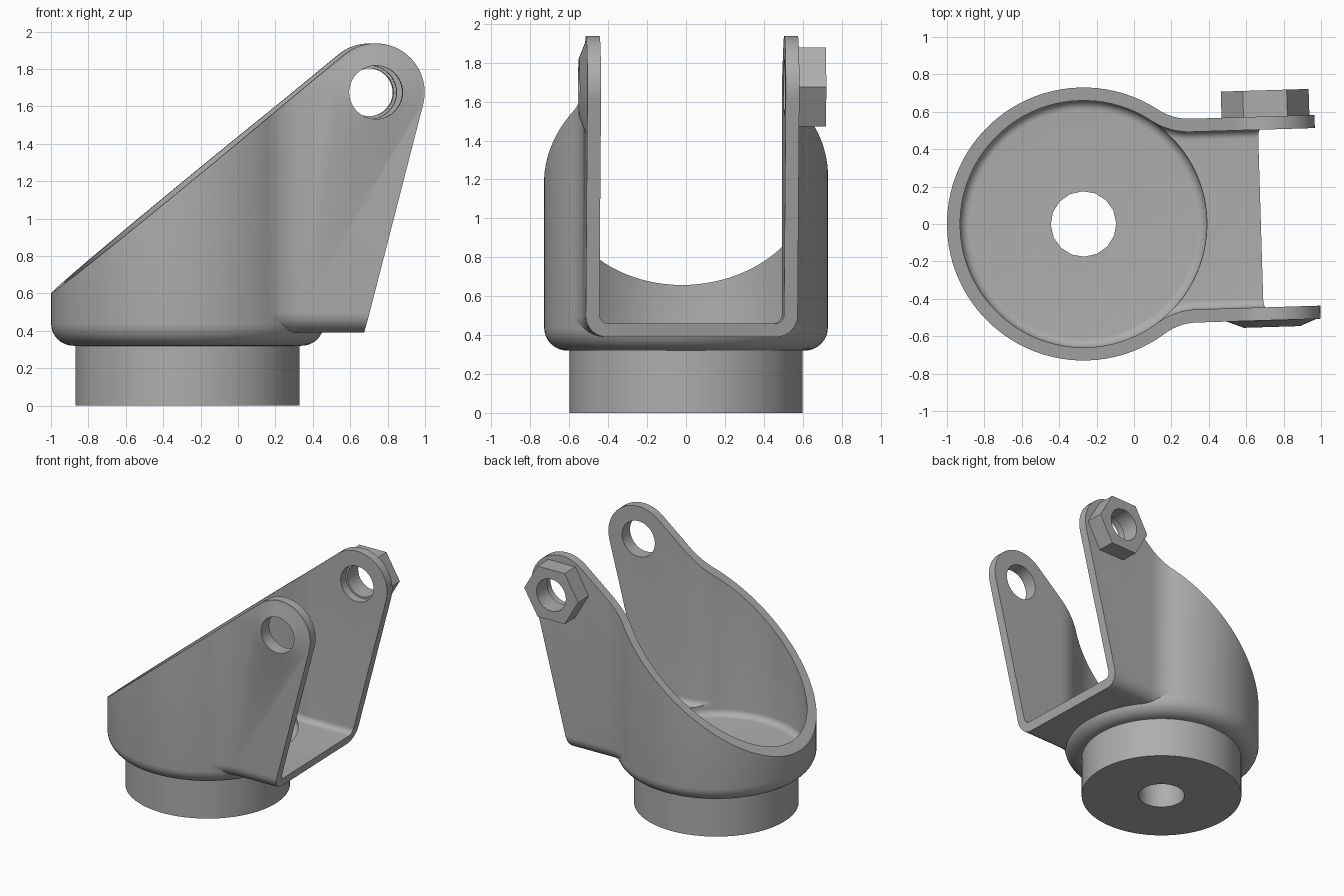
import bpy, bmesh
from math import sin, cos, pi, radians, atan2, hypot, sqrt
from mathutils import Matrix

old = bpy.data.objects.get("Cube")
if old:
    bpy.data.objects.remove(old, do_unlink=True)

# Main dimensions, with the cup axis as local origin
WALL = 0.07
CUP_R, ARM_Y = 0.73, 0.545
PIVOT_X, PIVOT_Z, EAR_R = 0.99, 1.675, 0.262
PLACE = Matrix.Translation((-0.27, 0, 0)) @ Matrix.Rotation(radians(1.75), 4, 'Z')

metal = bpy.data.materials.new("grey metal")
metal.use_nodes = True
GREY = (0.42, 0.42, 0.42, 1)
metal.diffuse_color = GREY
metal.node_tree.nodes["Principled BSDF"].inputs["Base Color"].default_value = GREY


def loft(name, rings):
    """Closed solid skinned through rings of equal point count."""
    bm = bmesh.new()
    loops = [[bm.verts.new(p) for p in ring] for ring in rings]
    n = len(loops[0])
    for a, b in zip(loops, loops[1:]):
        for i in range(n):
            j = (i + 1) % n
            bm.faces.new((a[i], a[j], b[j], b[i]))
    bm.faces.new(loops[0])
    bm.faces.new(loops[-1])
    bmesh.ops.recalc_face_normals(bm, faces=bm.faces)
    mesh = bpy.data.meshes.new(name)
    bm.to_mesh(mesh)
    bm.free()
    mesh.materials.append(metal)
    ob = bpy.data.objects.new(name, mesh)
    bpy.context.collection.objects.link(ob)
    return ob


def upright_ring(r, z, n=96):
    return [(r * cos(2 * pi * i / n), r * sin(2 * pi * i / n), z) for i in range(n)]


def pivot_ring(r, y, n=40):
    return [(PIVOT_X + r * cos(2 * pi * i / n), y, PIVOT_Z + r * sin(2 * pi * i / n))
            for i in range(n)]


def combine(target, tool, operation):
    """Apply a boolean and discard the tool."""
    mod = target.modifiers.new("boolean", 'BOOLEAN')
    mod.operation, mod.object, mod.solver = operation, tool, 'EXACT'
    bpy.context.view_layer.objects.active = target
    bpy.ops.object.modifier_apply(modifier=mod.name)
    bpy.data.objects.remove(tool, do_unlink=True)


def cup(name, r, floor, fillet):
    """Round cup volume with a rounded lower edge."""
    arc = [i / 8 * pi / 2 for i in range(9)]
    rings = [upright_ring(r - fillet + fillet * sin(a), floor + fillet - fillet * cos(a))
             for a in arc]
    return loft(name, rings + [upright_ring(r, 2.2)])


def channel(name, inset, floor, fillet, end):
    """Fork volume that flares into the cup and has rounded lower edges."""
    blend = 0.3
    cy = ARM_Y + blend
    cx = sqrt((CUP_R + blend) ** 2 - cy ** 2)
    start = atan2(-cy, -cx)
    r = blend + inset
    stations = []
    for i in range(11):
        a = start + (-pi / 2 - start) * i / 10
        stations.append((cx + r * cos(a), cy + r * sin(a)))
    x0, w0 = stations[0]
    stations = [(x0 - 0.12, w0)] + stations + [(end, ARM_Y - inset)]
    rings = []
    for x, w in stations:
        half = [(w, 2.2)]
        for i in range(9):
            a = i / 8 * pi / 2
            half.append((w - fillet + fillet * cos(a), floor + fillet - fillet * sin(a)))
        rings.append([(x, y, z) for y, z in half]
                     + [(x, -y, z) for y, z in reversed(half)])
    return loft(name, rings)


def side_profile():
    """Side silhouette: sloping rim, round ears and raked front edge."""
    foot_x, foot_z, rim_x, rim_z = 0.93, 0.39, -CUP_R, 0.6
    dx, dz = PIVOT_X - foot_x, PIVOT_Z - foot_z
    tilt = sin_inv(EAR_R / hypot(dx, dz))
    a0 = atan2(dz, dx) - tilt - pi / 2
    dx, dz = PIVOT_X - rim_x, PIVOT_Z - rim_z
    a1 = atan2(dz, dx) + sin_inv(EAR_R / hypot(dx, dz)) + pi / 2
    slope = a1 - pi / 2
    pts = [(PIVOT_X + EAR_R * cos(a0 + (a1 - a0) * i / 20),
            PIVOT_Z + EAR_R * sin(a0 + (a1 - a0) * i / 20)) for i in range(21)]
    pts.append((rim_x - 0.3 * cos(slope), rim_z - 0.3 * sin(slope)))
    rake = (foot_x - pts[0][0]) / (foot_z - pts[0][1])
    pts += [(pts[-1][0], 0), (foot_x - rake * foot_z, 0)]
    return pts


def sin_inv(s):
    return atan2(s, sqrt(1 - s * s))


def finish(ob):
    ob.data.transform(PLACE)
    bpy.ops.object.select_all(action='DESELECT')
    ob.select_set(True)
    bpy.context.view_layer.objects.active = ob
    bpy.ops.object.shade_smooth_by_angle(angle=radians(30))


# Fork body: outer volume, hollowed, then trimmed to the side silhouette
body = cup("fork_body", CUP_R, 0.32, 0.12)
combine(body, channel("outer_channel", 0, 0.39, 0.11, 1.4), 'UNION')
combine(body, cup("inner_cup", CUP_R - WALL, 0.39, 0.05), 'DIFFERENCE')
combine(body, channel("inner_channel", WALL, 0.46, 0.045, 1.5), 'DIFFERENCE')
outline = side_profile()
trim = loft("trim", [[(x, y, z) for x, z in outline] for y in (-1, 1)])
combine(body, trim, 'INTERSECT')

# Tapered boss on the front ear
boss = loft("boss", [pivot_ring(0.24, 0.02 - ARM_Y), pivot_ring(0.24, -ARM_Y),
                     pivot_ring(0.15, -ARM_Y - 0.036)])
combine(body, boss, 'UNION')

# Axle holes and central hole
combine(body, loft("axle_hole", [pivot_ring(0.143, -1), pivot_ring(0.143, 1)]), 'DIFFERENCE')
combine(body, loft("stem_hole", [upright_ring(0.175, z, 16) for z in (-1, 1)]), 'DIFFERENCE')
finish(body)

# Collar under the cup
collar = loft("stem_collar", [upright_ring(0.6, z) for z in (0, 0.325)])
combine(collar, loft("stem_hole", [upright_ring(0.175, z, 16) for z in (-1, 1)]), 'DIFFERENCE')
finish(collar)

# Hexagonal nut on the rear ear
nut = loft("axle_nut", [pivot_ring(0.235, y, 6) for y in (ARM_Y - 0.003, ARM_Y + 0.14)])
combine(nut, loft("nut_hole", [pivot_ring(0.128, y) for y in (0, 1)]), 'DIFFERENCE')
finish(nut)
